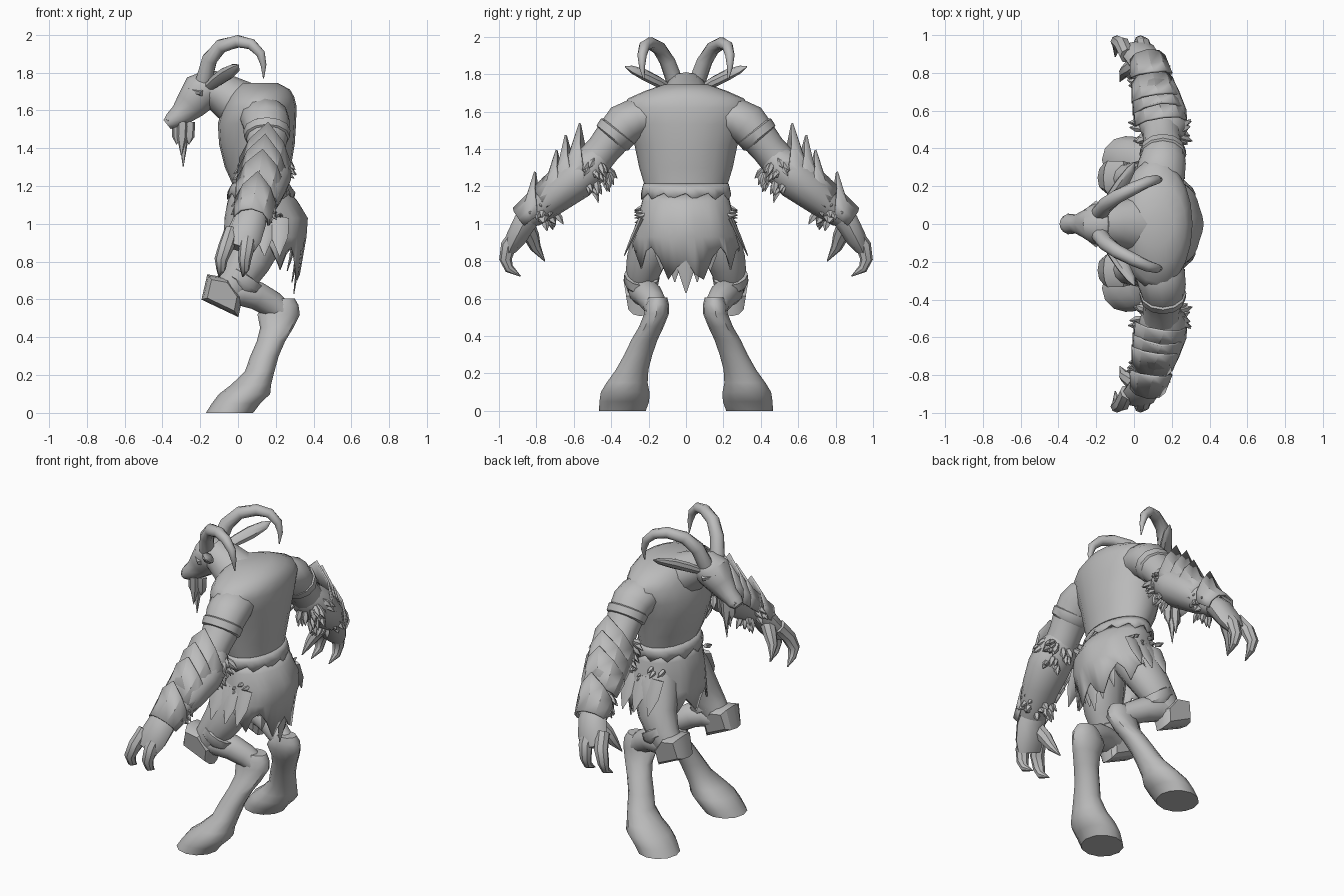
import bpy, bmesh, math, random
from mathutils import Vector as V

random.seed(4)
grey = bpy.data.materials.new("stone_grey")
grey.diffuse_color = (0.5, 0.5, 0.5, 1)


def finish(name, bm, mirror=False, thick=0, angle=40):
    bmesh.ops.recalc_face_normals(bm, faces=bm.faces)
    me = bpy.data.meshes.new(name)
    bm.to_mesh(me)
    bm.free()
    me.materials.append(grey)
    ob = bpy.data.objects.new(name, me)
    bpy.context.collection.objects.link(ob)
    bpy.ops.object.select_all(action='DESELECT')
    ob.select_set(True)
    bpy.context.view_layer.objects.active = ob
    bpy.ops.object.shade_smooth_by_angle(angle=math.radians(angle))
    if thick:
        ob.modifiers.new("thickness", 'SOLIDIFY').thickness = thick
    if mirror:
        m = ob.modifiers.new("other_side", 'MIRROR')
        m.use_axis = (False, True, False)
        m.use_mirror_merge = False
    return ob


def skin(bm, rings, caps=True, closed=True):
    vr = [[bm.verts.new(p) for p in r] for r in rings]
    n = len(vr[0])
    for r, s in zip(vr, vr[1:]):
        for i in range(n if closed else n - 1):
            j = (i + 1) % n
            bm.faces.new((r[i], r[j], s[j], s[i]))
    if caps:
        bm.faces.new(vr[0])
        bm.faces.new(vr[-1])


def tube(bm, path, u, n=12, axis=None):
    """Elliptic sections (x, y, z, radius along u, radius across)."""
    pts = [V(p[:3]) for p in path]
    rings = []
    for i, p in enumerate(path):
        t = V(axis) if axis else pts[min(i + 1, len(pts) - 1)] - pts[max(i - 1, 0)]
        t.normalize()
        w = V(u) - t * t.dot(V(u))
        w.normalize()
        v = t.cross(w)
        rings.append([pts[i] + w * p[3] * math.cos(a) + v * p[4] * math.sin(a)
                      for a in (2 * math.pi * k / n for k in range(n))])
    skin(bm, rings)


def loft(name, path, u=(0, 1, 0), n=12, axis=None, mirror=False):
    bm = bmesh.new()
    tube(bm, path, u, n, axis)
    return finish(name, bm, mirror)


X, Z = (1, 0, 0), (0, 0, 1)

# torso, neck and head
loft("torso", [(.12, 0, 1.1, .2, .14), (.12, 0, 1.2, .22, .145), (.105, 0, 1.3, .25, .175),
               (.1, 0, 1.42, .275, .2), (.1, 0, 1.53, .32, .207), (.115, 0, 1.62, .345, .195),
               (.12, 0, 1.67, .31, .178), (.12, 0, 1.71, .22, .155), (.11, 0, 1.745, .12, .1)], n=20, axis=Z)
loft("neck", [(.1, 0, 1.58, .18, .15), (0, 0, 1.635, .15, .13), (-.1, 0, 1.7, .12, .105),
              (-.17, 0, 1.735, .1, .085)])
loft("head", [(-.1, 0, 1.745, .07, .06), (-.135, 0, 1.73, .11, .09), (-.2, 0, 1.695, .11, .105),
              (-.25, 0, 1.63, .075, .085), (-.305, 0, 1.575, .05, .06),
              (-.35, 0, 1.545, .055, .045), (-.375, 0, 1.525, .035, .03)])
loft("brow", [(-.2, .03, 1.755, .03, .03), (-.24, .065, 1.705, .025, .025),
              (-.19, .11, 1.69, .015, .02)], u=Z, n=6, mirror=True)
loft("nostril", [(-.35, .03, 1.56, .02, .02), (-.374, .035, 1.545, .008, .01)], n=6, mirror=True)

# beard tufts
bm = bmesh.new()
for x, y, tip in ((-.32, 0, 1.42), (-.295, .02, 1.36), (-.295, -.02, 1.36), (-.285, 0, 1.3), (-.255, 0, 1.42)):
    tube(bm, [(x, y, 1.54, .025, .03), (x - .002, y, 1.46, .02, .028), (x - .005, y, tip, .002, .002)], (0, 1, 0), 5)
finish("beard", bm)

# horns sweeping up and back, leaf shaped ears
loft("horn", [(-.18, .06, 1.76, .045, .045), (-.15, .1, 1.87, .042, .042), (-.09, .145, 1.94, .038, .038),
              (0, .19, 1.965, .034, .034), (.07, .222, 1.95, .03, .03), (.12, .235, 1.9, .025, .025),
              (.135, .235, 1.84, .016, .016), (.135, .225, 1.77, .003, .003)], n=10, mirror=True)
loft("ear", [(-.16, .08, 1.72, .02, .025), (-.11, .15, 1.76, .028, .036), (-.06, .22, 1.795, .028, .04),
             (-.015, .29, 1.825, .018, .028), (.003, .325, 1.84, .003, .004)], u=(.4, -.5, .75), n=8, mirror=True)

# arms
loft("upper_arm", [(.13, .18, 1.58, .12, .08), (.14, .27, 1.56, .13, .11), (.15, .33, 1.53, .125, .115),
                   (.155, .385, 1.47, .112, .1), (.15, .44, 1.4, .1, .092), (.145, .5, 1.33, .1, .095)],
     u=X, mirror=True)
loft("arm_band", [(.153, .36, 1.503, .112, .1), (.153, .366, 1.495, .124, .112),
                  (.153, .393, 1.46, .121, .108), (.153, .4, 1.452, .108, .095)], u=X, mirror=True)
E, W = V((.155, .46, 1.36)), V((.08, .83, 1.05))
loft("forearm", [(.15, .45, 1.38, .08, .07), (.155, .5, 1.32, .125, .105), (.15, .59, 1.24, .13, .115),
                 (.125, .69, 1.16, .115, .1), (.09, .79, 1.075, .095, .08), (.075, .83, 1.04, .08, .065)],
     u=X, mirror=True)

# pointed arm guards wrapped round the outer side of the forearm
d = (W - E).normalized()
across = (V(X) - d * d.x).normalized()
out = across.cross(d)
if out.z < 0:
    out = -out
bm = bmesh.new()
for tip, tip_r, mid, end, r in ((-.03, .21, .12, .26, .13), (.07, .21, .2, .32, .125),
                                (.16, .18, .28, .38, .12), (.325, .165, .45, .54, .105)):
    rows = []
    for k in range(3):
        row = []
        for a in (-105, -75, -40, 0, 40, 75, 105):
            f = abs(a) / 105
            top = tip + (mid - tip) * f
            s = top + (end - top) * k / 2
            rad = (tip_r - (tip_r - r) * min(1, f * 1.4)) if k == 0 else r - .008 * k
            a = math.radians(a)
            row.append(E + d * s + out * rad * math.cos(a) + across * min(rad, r) * 1.1 * math.sin(a))
        rows.append(row)
    skin(bm, rows, False, False)
finish("arm_guard", bm, True, .012, 30)

# fur tufts at elbow and wrist
bm = bmesh.new()
for s0, s1, rad, count, size in ((0, .13, .11, 32, .09), (.37, .46, .085, 24, .075)):
    for i in range(count):
        a = math.radians(random.uniform(75, 285))
        n = out * math.cos(a) + across * math.sin(a)
        p = E + d * random.uniform(s0, s1) + n * (rad - .015)
        q = p + (n * .75 + V((0, 0, -.4)) + d * random.uniform(-.3, .4)) * size * random.uniform(.7, 1.1)
        m = (p + q) / 2
        tube(bm, [(*p, .015, .015), (*m, .02, .018), (*q, .002, .002)], (.3, .8, .5), 5)
finish("fur_tufts", bm, True)

# hands: two hooked claws and a thumb
loft("palm", [(.08, .8, 1.075, .075, .06), (.06, .86, 1.01, .09, .065), (.03, .905, .93, .095, .058),
              (.005, .935, .87, .08, .035)], u=X, n=10, mirror=True)
for x0, x1 in ((.06, .035), (-.035, -.09)):
    loft("finger", [(x0, .89, .96, .04, .045), ((x0 + x1) / 2, .95, .88, .042, .042),
                    (x1, .965, .81, .035, .034), (x1, .945, .76, .025, .025), (x1 - .01, .885, .72, .003, .003)],
         u=X, n=8, mirror=True)
loft("thumb", [(.03, .86, 1.0, .045, .05), (-.02, .825, .93, .04, .042), (-.05, .805, .875, .03, .03),
               (-.075, .755, .8, .003, .003)], u=X, n=8, mirror=True)

# legs
loft("thigh", [(.13, .11, 1.08, .11, .13), (.11, .155, .95, .125, .15), (.05, .215, .8, .105, .12),
               (-.01, .24, .7, .085, .1), (-.07, .245, .62, .07, .08)], mirror=True)
loft("knee_strap", [(.045, .235, .735, .08, .085), (.035, .235, .725, .095, .108), (.015, .24, .685, .093, .108),
                    (.005, .24, .675, .075, .085)], mirror=True)
loft("upper_shin", [(-.08, .24, .63, .065, .06), (.02, .23, .64, .08, .075), (.1, .2, .62, .075, .075),
                    (.18, .17, .575, .065, .07), (.23, .16, .54, .06, .06)], mirror=True)
loft("lower_leg", [(.235, .15, .605, .05, .065), (.225, .155, .57, .064, .095), (.215, .157, .52, .066, .112),
                   (.205, .185, .45, .066, .088), (.175, .222, .38, .07, .075), (.14, .255, .3, .075, .075),
                   (.115, .288, .22, .087, .078), (.07, .315, .15, .11, .105), (.035, .325, .1, .13, .135),
                   (-.01, .33, .05, .133, .128), (-.045, .34, 0, .125, .125)], axis=Z, mirror=True)

# angular knee guards, narrowing downwards
prof = [(-.16, .73), (-.19, .6), (0, .51), (.02, .61), (-.05, .71)]
rings = []
for y, s in ((.155, .7), (.185, .95), (.245, 1.03), (.3, .95), (.335, .75)):
    rings.append([(-.08 + (x + .08) * s, .245 + (y - .245) * (.7 + .3 * (z - .51) / .22), .63 + (z - .63) * s)
                  for x, z in prof])
bm = bmesh.new()
skin(bm, rings)
finish("knee_guard", bm, True, angle=30)


# ragged cloth: rows of (z, centre x, radius x, radius y), last row torn
def cloth(name, rows, hem, n=36):
    rings = []
    for k, (z, cx, rx, ry) in enumerate(rows):
        ring = []
        for i in range(n):
            a = 2 * math.pi * i / n
            h = hem(a, i) if k == len(rows) - 1 else z
            w = 1 + (.02 * math.cos(9 * a) if k > 1 else 0)
            ring.append((cx + rx * w * math.cos(a), ry * w * math.sin(a), h))
        rings.append(ring)
    bm = bmesh.new()
    skin(bm, rings, False)
    finish(name, bm, thick=.01, angle=45)


def skirt_hem(a, i):
    back = max(0, math.cos(a)) ** 8
    return .84 - .1 * back + (.05, -.01, -.07, 0)[i % 4] + random.uniform(-.02, .02)


cloth("skirt", [(1.17, .12, .15, .225), (1.12, .13, .185, .235), (1.03, .145, .22, .255),
                (.93, .14, .218, .268), (.84, .125, .205, .285)], skirt_hem)
cloth("waist_cloth", [(1.215, .12, .15, .228), (1.19, .12, .165, .235), (1.14, .12, .18, .24)],
      lambda a, i: 1.15 + (.015, -.02, 0)[i % 3])

# hanging strips at the rear and hips
bm = bmesh.new()
for x, y, top, tip, w in ((.325, 0, .92, .63, .08), (.315, .06, .9, .69, .06), (.315, -.06, .9, .69, .06),
                          (.29, .13, .9, .75, .05), (.29, -.13, .9, .75, .05)):
    tube(bm, [(x, y, top, w, .012), (x - .01, y, (top + tip) / 2, w * .65, .01),
              (x - .03, y, tip, .003, .003)], (0, 1, 0), 6)
finish("rear_strips", bm)
bm = bmesh.new()
for x in (.04, .14, .22):
    tube(bm, [(x, .24, 1.03, .05, .015), (x, .285, .93, .045, .012), (x, .33, .83, .003, .003)], X, 6)
for i in range(8):
    x, z = random.uniform(-.03, .25), random.uniform(1.02, 1.1)
    tube(bm, [(x, .21, z, .012, .012), (x, .24, z - .01, .016, .014),
              (x, .275, z + random.uniform(-.03, .02), .002, .002)], X, 5)
finish("hip_strips", bm, True)
